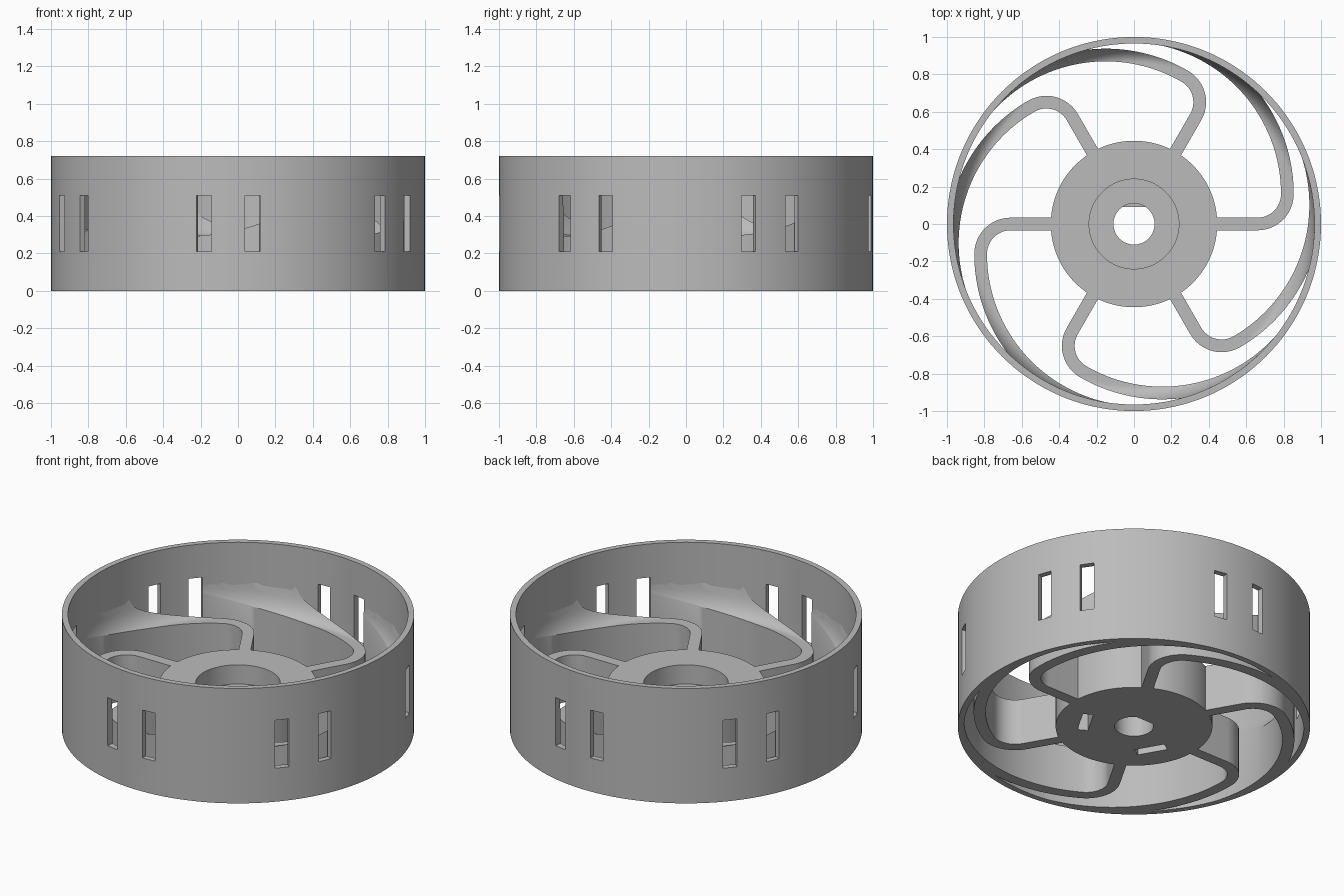
import bpy, bmesh, math
from mathutils import Vector, Matrix

if "Cube" in bpy.data.objects:
    bpy.data.objects.remove(bpy.data.objects["Cube"])

grey = bpy.data.materials.new("plain grey")
grey.diffuse_color = (0.5, 0.5, 0.5, 1)
grey.use_nodes = True
grey.node_tree.nodes["Principled BSDF"].inputs["Base Color"].default_value = grey.diffuse_color

RIM_IN, H, SPOKE_H = 0.965, 0.72, 0.29


def finish(name, bm, helper=False):
    bmesh.ops.recalc_face_normals(bm, faces=bm.faces)
    me = bpy.data.meshes.new(name)
    bm.to_mesh(me)
    bm.free()
    ob = bpy.data.objects.new(name, me)
    bpy.context.collection.objects.link(ob)
    me.materials.append(grey)
    ob.hide_render = helper
    return ob


def lathe(name, profile, n=128):
    """Closed (r, z) profile spun round the z axis."""
    bm = bmesh.new()
    rings = [[bm.verts.new((r * math.cos(2 * math.pi * i / n), r * math.sin(2 * math.pi * i / n), z))
              for r, z in profile] for i in range(n)]
    m = len(profile)
    for i in range(n):
        a, b = rings[i], rings[(i + 1) % n]
        for j in range(m):
            k = (j + 1) % m
            bm.faces.new((a[j], b[j], b[k], a[k]))
    return finish(name, bm)


def boxes(name, items):
    """Boxes from (angle, radius, size, z centre), facing outwards."""
    bm = bmesh.new()
    for ang, r, size, z in items:
        mat = (Matrix.Rotation(math.radians(ang), 4, 'Z') @ Matrix.Translation((r, 0, z))
               @ Matrix.Diagonal((*size, 1)))
        bmesh.ops.create_cube(bm, size=1, matrix=mat)
    return finish(name, bm, helper=True)


def activate(ob):
    bpy.ops.object.select_all(action='DESELECT')
    ob.select_set(True)
    bpy.context.view_layer.objects.active = ob


def cut(ob, cutter):
    mod = ob.modifiers.new("cut", 'BOOLEAN')
    mod.operation, mod.solver, mod.object = 'DIFFERENCE', 'EXACT', cutter
    activate(ob)
    bpy.ops.object.modifier_apply(modifier=mod.name)


# spoke centre line: straight, tight bend, then a long sweep into the rim
def spoke_path():
    pts = [((0.42, 0), (0, -1)), ((0.66, 0), (0, -1))]
    for i in range(1, 13):
        a = math.radians(-90 + 90 * i / 12)
        d = (math.cos(a), math.sin(a))
        pts.append(((0.66 + 0.16 * d[0], 0.16 + 0.16 * d[1]), d))
    for i in range(1, 41):
        a = math.radians(86 * i / 40)
        d = (math.cos(a), math.sin(a))
        pts.append(((-0.026 + 0.846 * d[0], 0.16 + 0.846 * d[1]), d))
    return [(Vector(p), Vector(d)) for p, d in pts]


# flat spoke top that curves up where it meets the rim
def top_z(r):
    u = min(max((r - (RIM_IN - 0.1)) / 0.1, 0), 1)
    return SPOKE_H + 0.18 * (1 - math.sqrt(1 - u * u))


def reach(p, d, limit):
    """Distance from p along d to the circle of radius limit."""
    b = p.dot(d)
    return -b + math.sqrt(max(b * b - p.dot(p) + limit * limit, 0))


def build_spokes():
    bm = bmesh.new()
    cols = 10
    for s in range(6):
        rot = Matrix.Rotation(s * math.pi / 3, 3, 'Z')
        rows = []
        for p, d in spoke_path():
            inner = p - d * 0.034
            w = min(0.068, max(reach(inner, d, RIM_IN + 0.004), 0.001))
            top, bot = [], []
            for c in range(cols + 1):
                q = inner + d * (w * c / cols)
                top.append(bm.verts.new(rot @ Vector((q.x, q.y, top_z(q.length)))))
                bot.append(bm.verts.new(rot @ Vector((q.x, q.y, 0))))
            rows.append(top + bot[::-1])
        n = len(rows[0])
        for a, b in zip(rows, rows[1:]):
            for j in range(n):
                k = (j + 1) % n
                bm.faces.new((a[j], b[j], b[k], a[k]))
        bm.faces.new(rows[0])
        bm.faces.new(rows[-1])
    return finish("spokes", bm)


rim = lathe("rim", [(1, 0), (1, H), (RIM_IN, H), (RIM_IN, 0)], 144)
spokes = build_spokes()
hub = lathe("hub", [(0.445, 0), (0.445, SPOKE_H), (0.24, SPOKE_H), (0.24, 0.17), (0.11, 0.17), (0.11, 0)], 96)

# paired slots round the rim
slots = boxes("slot_cutter", [(a + 60 * k, 1.0, (0.11, 0.08, 0.30), 0.36)
                              for k in range(6) for a in (19.5, 34.5)])
cut(rim, slots)
cut(spokes, slots)

# nut pockets under the hub
cut(hub, boxes("pocket_cutter", [(a, 0.28, (0.06, 0.18, 0.3), 0) for a in (-30, 210)]))

# flat side of the shaft bore
bm = bmesh.new()
arc = [math.radians(55 + 70 * i / 12) for i in range(13)]
lo = [bm.verts.new((0.112 * math.cos(a), 0.112 * math.sin(a), 0)) for a in arc]
face = bm.faces.new(lo)
ext = bmesh.ops.extrude_face_region(bm, geom=[face])
bmesh.ops.translate(bm, vec=(0, 0, 0.12), verts=[v for v in ext["geom"] if isinstance(v, bmesh.types.BMVert)])
bore_flat = finish("bore_flat", bm)

for ob in (rim, spokes, hub, bore_flat):
    activate(ob)
    bpy.ops.object.shade_smooth_by_angle(angle=math.radians(30))

# cutters are no longer needed
for ob in [o for o in bpy.data.objects if o.hide_render]:
    bpy.data.objects.remove(ob)
